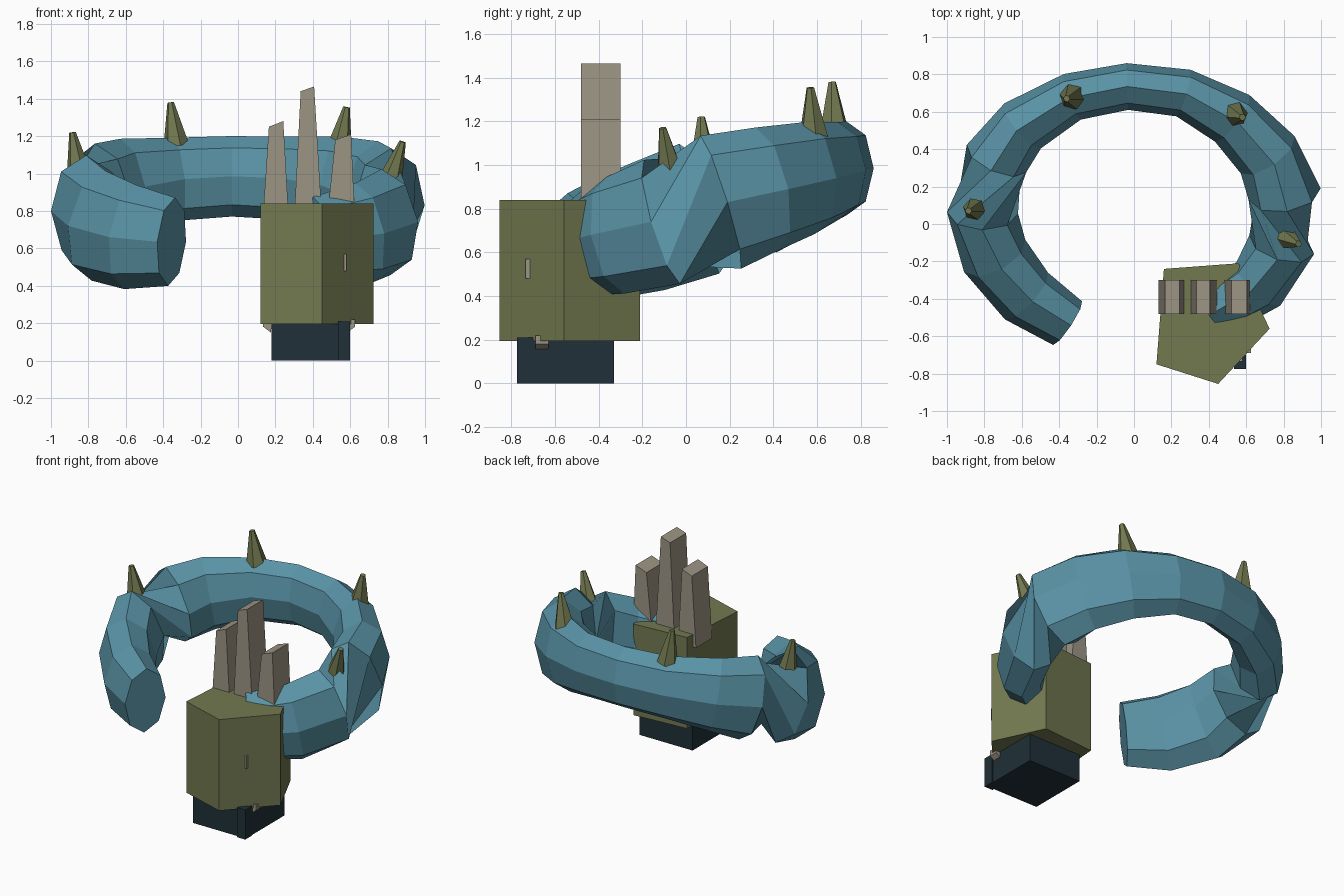
import bpy, bmesh, math
from mathutils import Vector

if "Cube" in bpy.data.objects:
    bpy.data.objects.remove(bpy.data.objects["Cube"])


def material(name, rgb):
    m = bpy.data.materials.new(name)
    m.diffuse_color = (*rgb, 1)
    m.use_nodes = True
    m.node_tree.nodes["Principled BSDF"].inputs["Base Color"].default_value = m.diffuse_color
    return m


BLUE = material("blue", (0.10, 0.29, 0.38))
OLIVE = material("olive", (0.17, 0.19, 0.08))
TAN = material("tan", (0.33, 0.30, 0.23))
DARK = material("dark", (0.014, 0.03, 0.04))


def loft(name, rings, mat):
    """Skin a list of equal-length vertex rings and cap both ends."""
    bm = bmesh.new()
    vs = [[bm.verts.new(p) for p in r] for r in rings]
    n = len(vs[0])
    for a, b in zip(vs, vs[1:]):
        for i in range(n):
            j = (i + 1) % n
            bm.faces.new((a[i], a[j], b[j], b[i]))
    bm.faces.new(vs[0][::-1])
    bm.faces.new(vs[-1])
    bmesh.ops.recalc_face_normals(bm, faces=bm.faces)
    me = bpy.data.meshes.new(name)
    bm.to_mesh(me)
    bm.free()
    me.materials.append(mat)
    ob = bpy.data.objects.new(name, me)
    bpy.context.collection.objects.link(ob)
    return ob


def box(name, lo, hi, mat):
    (x0, y0, z0), (x1, y1, z1) = lo, hi
    return loft(name, [[(x0, y0, z), (x1, y0, z), (x1, y1, z), (x0, y1, z)]
                       for z in (z0, z1)], mat)


# Open tilted ring: centre x, y, z and half thickness of each oval section
path = [(-.355, -.53, .635, .14), (-.575, -.385, .66, .17), (-.745, -.17, .72, .185),
        (-.81, .06, .80, .19), (-.735, .35, .88, .175), (-.595, .525, .93, .155),
        (-.33, .68, .97, .13), (-.035, .735, .985, .125), (.265, .70, .975, .13),
        (.525, .565, .94, .155), (.715, .37, .89, .175), (.805, .16, .83, .195),
        (.79, -.11, .74, .18), (.665, -.32, .68, .165), (.43, -.47, .64, .14)]
pts = [Vector(p[:3]) for p in path]
rings = []
for i, (p, row) in enumerate(zip(pts, path)):
    t = (pts[min(i + 1, 14)] - pts[max(i - 1, 0)]).normalized()
    side = t.cross(Vector((0, 0, 1))).normalized()
    up = side.cross(t)
    a = row[3]
    b = 0.03 + 1.48 * a
    shift = 2 if i < 4 or i > 11 else 0   # quarter twist at both sides
    rings.append([p + side * a * math.cos((k + shift) * math.pi / 4)
                  + up * b * math.sin((k + shift) * math.pi / 4) for k in range(8)])
loft("ring_tube", rings, BLUE)

# Spikes on the ring: base centre, tip, base radius
spikes = [((-.33, .68, 1.15), (-.36, .67, 1.38), .07),
          ((.54, .585, 1.13), (.58, .57, 1.355), .07),
          ((-.855, .08, 1.03), (-.885, .07, 1.22), .06),
          ((.80, -.065, .92), (.88, -.107, 1.17), .075)]
for n, (base, tip, r) in enumerate(spikes):
    base, tip = Vector(base), Vector(tip)
    q = (tip - base).to_track_quat('Z', 'Y')
    loft(f"spike_{n + 1}",
         [[c + q @ Vector((s * math.cos(k * math.pi / 3), s * math.sin(k * math.pi / 3), 0))
           for k in range(6)] for c, s in ((base, r), (tip, .018))], OLIVE)

# Five-sided block
penta = [(.12, -.75), (.45, -.855), (.725, -.56), (.56, -.21), (.16, -.24)]
loft("block", [[(x, y, z) for x, y in penta] for z in (.195, .84)], OLIVE)

# Dark foot with corner post
box("foot", (.18, -.76, 0), (.595, -.33, .2), DARK)
box("foot_post", (.535, -.775, 0), (.6, -.70, .21), DARK)

# Upright tapered slabs: base x range, top x range, top z left and right
slabs = [((.132, .272), (.165, .242), (1.25, 1.28)),
         ((.30, .45), (.335, .407), (1.44, 1.465)),
         ((.475, .625), (.52, .605), (1.18, 1.21))]
for n, ((b0, b1), (t0, t1), (z0, z1)) in enumerate(slabs):
    loft(f"slab_{n + 1}",
         [[(b0, y, .75), (b1, y, .75), (t1, y, z1), (t0, y, z0)] for y in (-.48, -.30)], TAN)

# Small tan chips showing under and through the block
for n, (x, s) in enumerate(((.135, 1), (.625, -1))):
    loft(f"chip_{n + 1}", [[(x, y, .22), (x + .05 * s, y, .22), (x + .04 * s, y, .15), (x, y, .18)]
                           for y in (-.69, -.63)], TAN)
box("chip_front", (.568, -.735, .48), (.58, -.70, .57), TAN)
